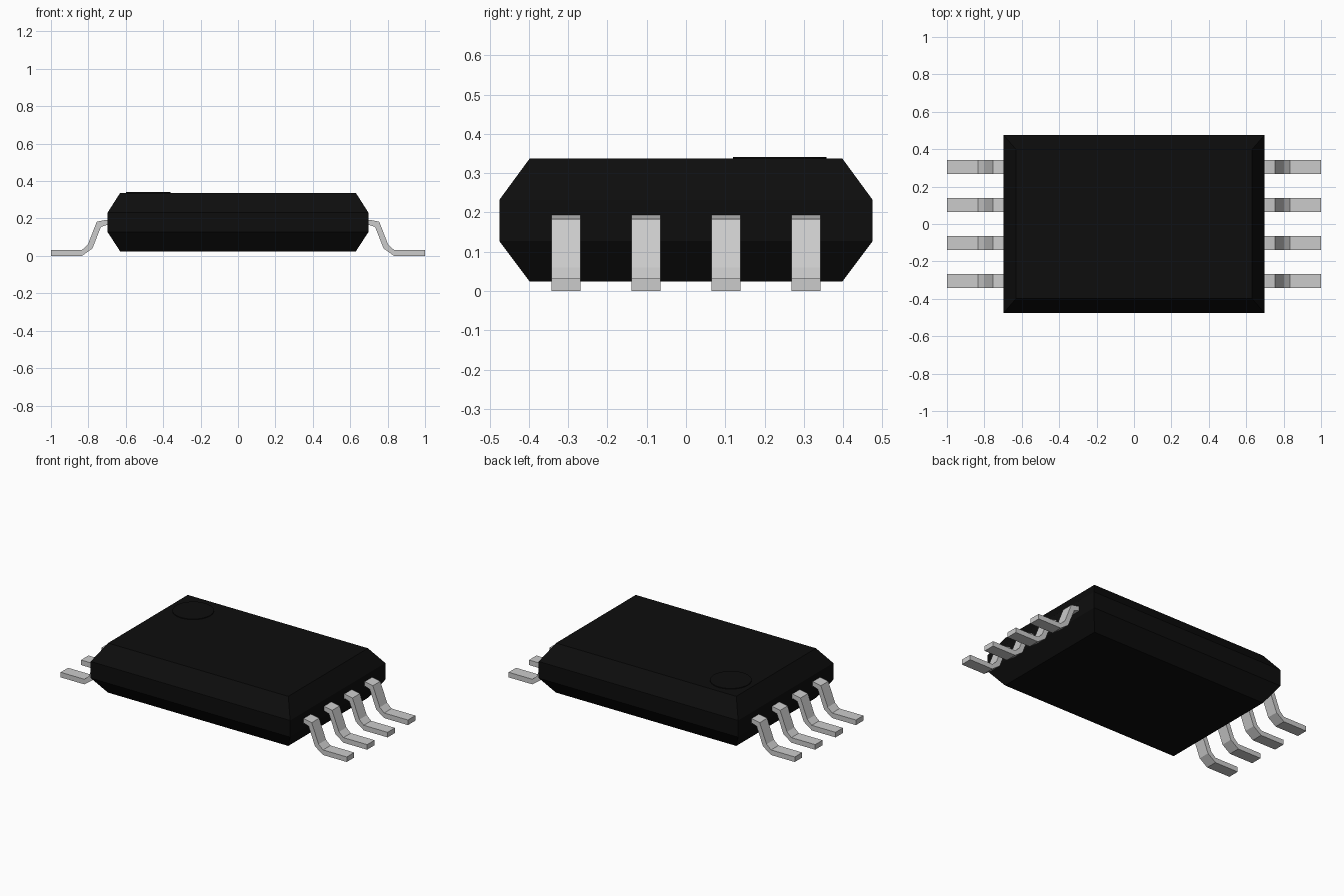
import bpy, bmesh, math

cube = bpy.data.objects.get("Cube")
if cube:
    bpy.data.objects.remove(cube, do_unlink=True)


def material(name, rgb, roughness):
    m = bpy.data.materials.new(name)
    m.use_nodes = True
    m.diffuse_color = (*rgb, 1)
    bsdf = m.node_tree.nodes["Principled BSDF"]
    bsdf.inputs["Base Color"].default_value = (*rgb, 1)
    bsdf.inputs["Roughness"].default_value = roughness
    return m


black = material("black plastic", (0.004, 0.004, 0.004), 0.6)
metal = material("light grey metal", (0.6, 0.6, 0.6), 0.4)


def add_object(name, bm, mat):
    bmesh.ops.recalc_face_normals(bm, faces=bm.faces)
    mesh = bpy.data.meshes.new(name)
    bm.to_mesh(mesh)
    bm.free()
    mesh.materials.append(mat)
    obj = bpy.data.objects.new(name, mesh)
    bpy.context.collection.objects.link(obj)
    return obj


# Body: stacked rectangles, sloping in above and below a straight band
bm = bmesh.new()
rings = []
for hx, hy, z in [(0.63, 0.398, 0.024), (0.697, 0.475, 0.127),
                  (0.697, 0.475, 0.232), (0.63, 0.398, 0.337)]:
    rings.append([bm.verts.new((sx * hx, sy * hy, z))
                  for sx, sy in [(-1, -1), (1, -1), (1, 1), (-1, 1)]])
for low, high in zip(rings, rings[1:]):
    for i in range(4):
        j = (i + 1) % 4
        bm.faces.new((low[i], low[j], high[j], high[i]))
bm.faces.new(rings[0])
bm.faces.new(rings[-1])
add_object("body", bm, black)

# Round marker by the first lead
bm = bmesh.new()
bmesh.ops.create_cone(bm, cap_ends=True, segments=32, radius1=0.119,
                      radius2=0.119, depth=0.008)
bmesh.ops.translate(bm, verts=bm.verts, vec=(-0.48, 0.238, 0.337))
add_object("marker_dot", bm, black)

# Bent leads: upper and lower edges of the profile in x, z
upper = [(0.66, 0.193), (0.705, 0.193), (0.755, 0.183), (0.803, 0.06),
         (0.834, 0.032), (1.0, 0.032)]
lower = [(0.66, 0.164), (0.705, 0.164), (0.733, 0.155), (0.778, 0.04),
         (0.834, 0.0), (1.0, 0.0)]
HALF_WIDTH = 0.037


def add_lead(name, side, y):
    bm = bmesh.new()
    rows = []
    for top, bottom in zip(upper, lower):
        rows.append([bm.verts.new((side * x, y + dy, z))
                     for (x, z), dy in [(top, -HALF_WIDTH), (top, HALF_WIDTH),
                                        (bottom, HALF_WIDTH), (bottom, -HALF_WIDTH)]])
    for a, b in zip(rows, rows[1:]):
        for i in range(4):
            j = (i + 1) % 4
            bm.faces.new((a[i], a[j], b[j], b[i]))
    bm.faces.new(rows[0])
    bm.faces.new(rows[-1])
    add_object(name, bm, metal)


for label, side in [("left", 1), ("right", -1)]:
    for n in range(4):
        add_lead(f"{label}_lead_{n + 1}", side, (1.5 - n) * 0.2035)
